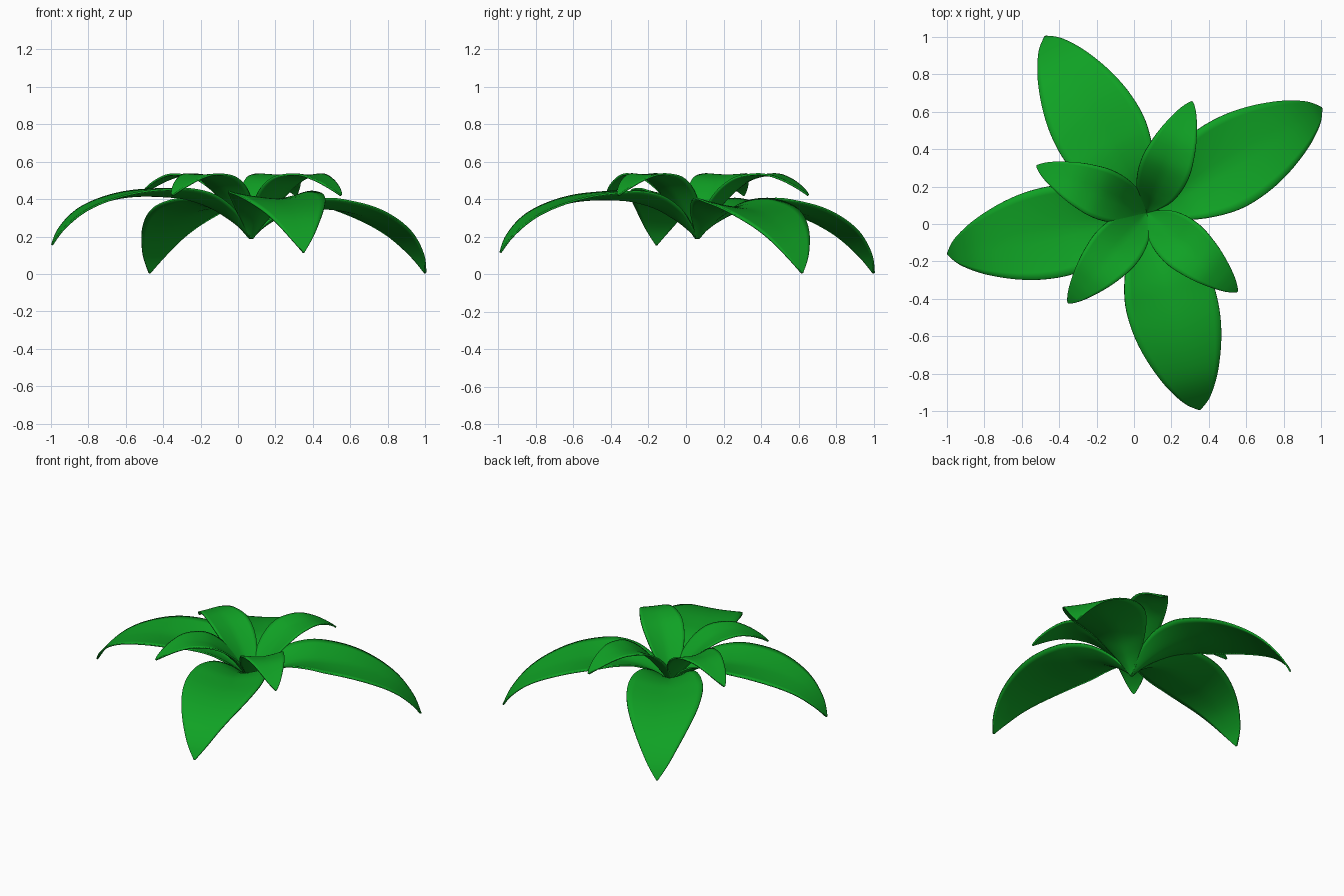
import bpy, math

if "Cube" in bpy.data.objects:
    bpy.data.objects.remove(bpy.data.objects["Cube"])

CENTRE = (0.07, 0.06, 0.19)

green = bpy.data.materials.new("leaf_green")
green.diffuse_color = (0.005, 0.36, 0.018, 1)
green.use_nodes = True
green.node_tree.nodes["Principled BSDF"].inputs["Base Color"].default_value = green.diffuse_color

# Leaf stations: radius, half width, midrib rise, gutter depth
LARGE = [(0, .01, 0, .0), (.05, .055, .05, .03), (.12, .115, .105, .055), (.23, .175, .17, .06),
         (.36, .222, .212, .05), (.48, .243, .225, .038), (.62, .237, .227, .025),
         (.75, .21, .21, .014), (.87, .167, .173, .007), (.96, .122, .122, .003),
         (1.04, .065, .045, 0), (1.087, .004, -.035, 0)]
SMALL = [(0, .008, 0, 0), (.04, .05, .055, .03), (.1, .1, .14, .042), (.18, .128, .23, .036),
         (.27, .136, .3, .022), (.36, .124, .331, .01), (.44, .105, .334, .005),
         (.52, .076, .309, .002), (.58, .048, .277, 0), (.62, .022, .248, 0), (.639, .004, .23, 0)]


def smooth(points, steps=5):
    """Catmull-Rom through the stations."""
    p = [points[0]] + points + [points[-1]]
    out = []
    for i in range(1, len(p) - 2):
        for k in range(steps):
            t = k / steps
            out.append([0.5 * (2 * b + (c - a) * t + (2 * a - 5 * b + 4 * c - d) * t * t
                               + (3 * b - a - 3 * c + d) * t ** 3)
                        for a, b, c, d in zip(*p[i - 1:i + 3])])
    return out + [list(points[-1])]


def leaf(name, stations, angle, droop=0.0, cols=12):
    ca, sa = math.cos(math.radians(angle)), math.sin(math.radians(angle))
    rows = smooth(stations)
    verts, faces = [], []
    for r, w, z, depth in rows:
        for j in range(cols + 1):
            s = 2 * j / cols - 1
            n = s * w
            verts.append((r * ca - n * sa, r * sa + n * ca,
                          z - droop * r + depth * abs(s) ** 1.4))
    for i in range(len(rows) - 1):
        for j in range(cols):
            a = i * (cols + 1) + j
            faces.append((a, a + cols + 1, a + cols + 2, a + 1))
    mesh = bpy.data.meshes.new(name)
    mesh.from_pydata(verts, [], faces)
    mesh.materials.append(green)
    mesh.shade_smooth()
    obj = bpy.data.objects.new(name, mesh)
    obj.location = CENTRE
    bpy.context.collection.objects.link(obj)
    solid = obj.modifiers.new("thickness", "SOLIDIFY")
    solid.thickness = 0.01
    solid.offset = 0


# Outer ring of long drooping leaves
for i, (angle, droop) in enumerate([(31, .138), (120, .138), (191.6, 0), (285, .037)]):
    leaf(f"outer_leaf_{i + 1}", LARGE, angle, droop)

# Inner ring of short upright leaves
for i, angle in enumerate([67.9, 157, 228.8, 318.8]):
    leaf(f"inner_leaf_{i + 1}", SMALL, angle)
